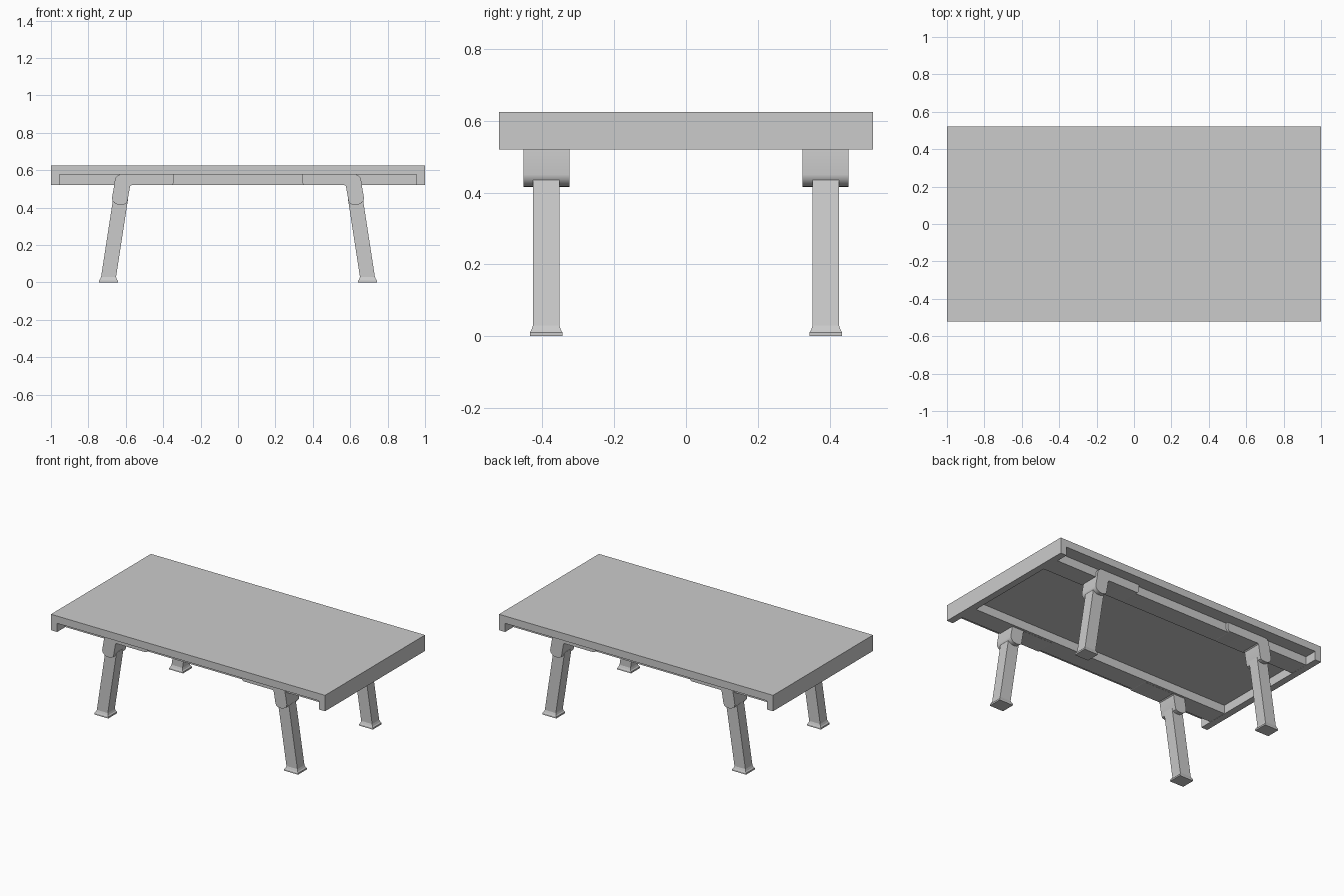
import bpy, bmesh, math

if "Cube" in bpy.data.objects:
    bpy.data.objects.remove(bpy.data.objects["Cube"])


def finish(name, bm, smooth=False):
    bmesh.ops.recalc_face_normals(bm, faces=bm.faces)
    me = bpy.data.meshes.new(name)
    bm.to_mesh(me)
    bm.free()
    ob = bpy.data.objects.new(name, me)
    bpy.context.collection.objects.link(ob)
    if smooth:
        bpy.ops.object.select_all(action='DESELECT')
        ob.select_set(True)
        bpy.context.view_layer.objects.active = ob
        bpy.ops.object.shade_smooth_by_angle(angle=math.radians(35))
    return ob


def extrude_profile(name, pts, y0, y1, smooth=False):
    """Extrude an x/z outline along y."""
    bm = bmesh.new()
    face = bm.faces.new([bm.verts.new((x, y0, z)) for x, z in pts])
    new = bmesh.ops.extrude_face_region(bm, geom=[face])['geom']
    bmesh.ops.translate(bm, vec=(0, y1 - y0, 0),
                        verts=[v for v in new if isinstance(v, bmesh.types.BMVert)])
    return finish(name, bm, smooth)


def arc(cx, cz, r, a0, a1, n):
    return [(cx + r * math.cos(math.radians(a0 + (a1 - a0) * i / n)),
             cz + r * math.sin(math.radians(a0 + (a1 - a0) * i / n))) for i in range(n + 1)]


def loft(name, rings):
    """Stack rectangular rings (x0, x1, y0, y1, z)."""
    bm = bmesh.new()
    loops = [[bm.verts.new(p) for p in ((x0, y0, z), (x1, y0, z), (x1, y1, z), (x0, y1, z))]
             for x0, x1, y0, y1, z in rings]
    for a, b in zip(loops, loops[1:]):
        for i in range(4):
            j = (i + 1) % 4
            bm.faces.new((a[i], a[j], b[j], b[i]))
    bm.faces.new(loops[0])
    bm.faces.new(loops[-1])
    return finish(name, bm)


TOP, UNDER, LOW = 0.625, 0.577, 0.52

# Table top with a downward lip at both ends
extrude_profile("table_top", [(-1, LOW), (-0.955, LOW), (-0.955, UNDER), (0.955, UNDER),
                              (0.955, LOW), (1, LOW), (1, TOP), (-1, TOP)], -0.521, 0.521)

# Hinge bracket outline: rounded shoulder, rounded lower end, arm reaching inwards
bracket = ([(0.342, UNDER)]
           + arc(0.362, 0.54, 0.02, 180, 270, 5)
           + [(0.57, LOW), (0.577, 0.515), (0.591, 0.435)]
           + [(0.596, 0.424), (0.61, 0.417), (0.628, 0.415), (0.646, 0.417),
              (0.661, 0.425), (0.670, 0.436), (0.674, 0.45)]
           + [(0.659, 0.535)]
           + arc(0.625, 0.543, 0.034, 0, 90, 6))

for sy, depth in ((-1, "front"), (1, "back")):
    # Long rail under the top
    extrude_profile(depth + "_rail", [(-0.955, LOW + 0.001), (0.955, LOW + 0.001),
                                      (0.955, UNDER), (-0.955, UNDER)], sy * 0.31, sy * 0.437)
    for sx, side in ((-1, "left"), (1, "right")):
        extrude_profile(f"{depth}_{side}_bracket", [(sx * x, z) for x, z in bracket],
                        sy * 0.325, sy * 0.453, True)
        # Splayed leg with a flared foot
        rings = [(0.642, 0.743, 0.344, 0.435, 0.0),
                 (0.642, 0.743, 0.344, 0.435, 0.010),
                 (0.648, 0.737, 0.348, 0.431, 0.017),
                 (0.652, 0.732, 0.353, 0.426, 0.030),
                 (0.588, 0.668, 0.353, 0.426, 0.445)]
        loft(f"{depth}_{side}_leg", [(sx * a, sx * b, sy * c, sy * d, z)
                                     for a, b, c, d, z in rings])
